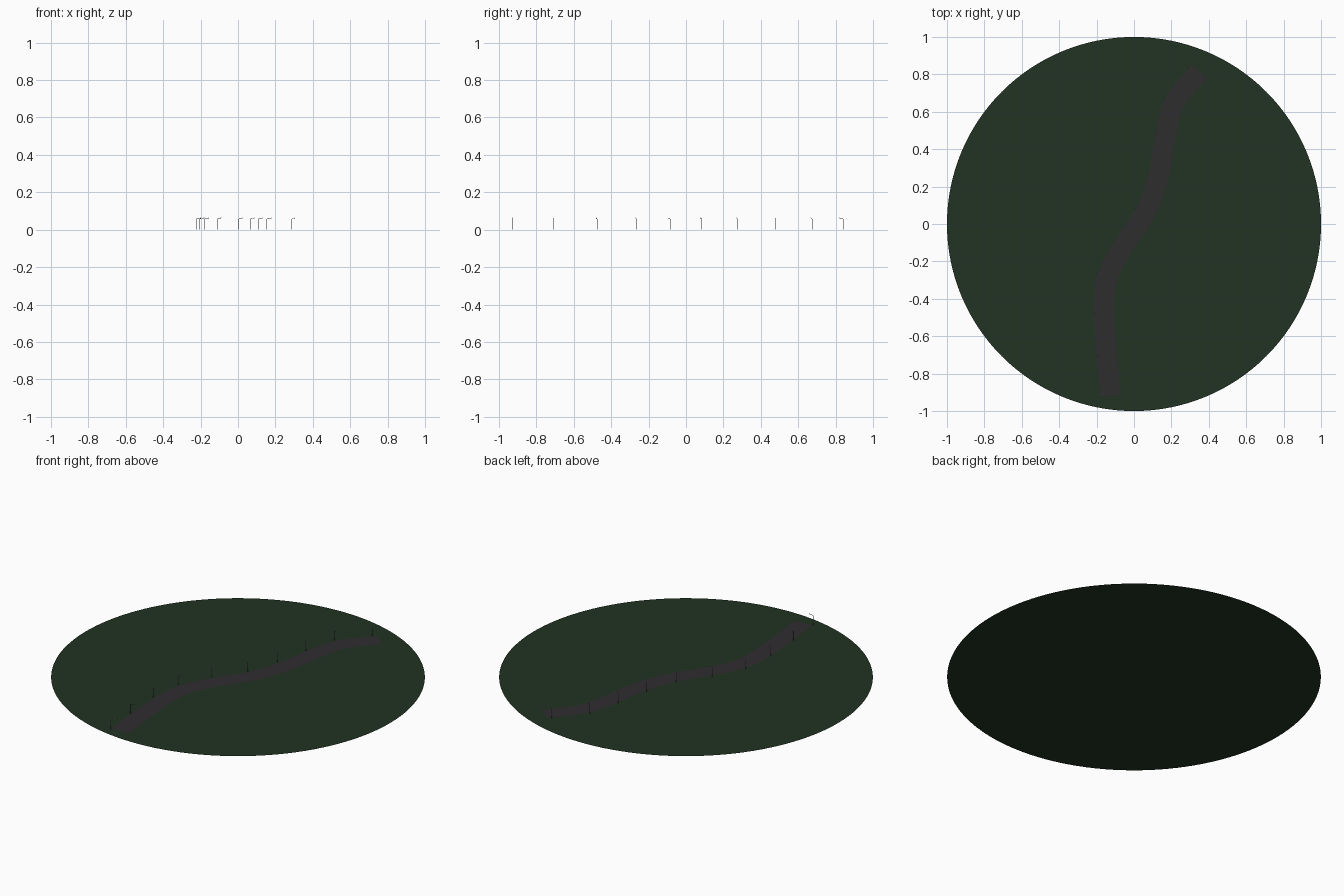
import bpy, bmesh, math
from mathutils import Vector

if "Cube" in bpy.data.objects:
    bpy.data.objects.remove(bpy.data.objects["Cube"])


def material(name, rgb):
    m = bpy.data.materials.new(name)
    m.diffuse_color = (*rgb, 1)
    m.use_nodes = True
    m.node_tree.nodes["Principled BSDF"].inputs["Base Color"].default_value = m.diffuse_color
    return m


GREEN = material("grass green", (0.0155, 0.033, 0.0165))
ASPHALT = material("asphalt grey", (0.028, 0.026, 0.028))
STEEL = material("steel grey", (0.15, 0.15, 0.16))
GLOW = material("lamp cream", (0.8, 0.72, 0.6))


def add_object(name, bm, *mats):
    me = bpy.data.meshes.new(name)
    bm.to_mesh(me)
    bm.free()
    for m in mats:
        me.materials.append(m)
    ob = bpy.data.objects.new(name, me)
    bpy.context.collection.objects.link(ob)
    return ob


# Round flat ground
bm = bmesh.new()
bmesh.ops.create_circle(bm, cap_ends=True, radius=1, segments=128)
add_object("ground", bm, GREEN)

# Road centre line, smoothed through a few points
PATH = [Vector(p) for p in ((-0.125, -0.92), (-0.146, -0.70), (-0.162, -0.45),
        (-0.14, -0.28), (-0.055, -0.115), (0.06, 0.06), (0.132, 0.26),
        (0.166, 0.47), (0.22, 0.655), (0.352, 0.818))]


def smooth_path(pts, steps=6):
    ext = [2 * pts[0] - pts[1], *pts, 2 * pts[-1] - pts[-2]]
    out = []
    for a, b, c, d in zip(ext, ext[1:], ext[2:], ext[3:]):
        for k in range(steps):
            t = k / steps
            out.append(0.5 * (2 * b + (c - a) * t + (2 * a - 5 * b + 4 * c - d) * t**2
                              + (3 * b - a - 3 * c + d) * t**3))
    return out + [pts[-1]]


line = smooth_path(PATH)
bm = bmesh.new()
rows = []
for i, p in enumerate(line):
    t = (line[min(i + 1, len(line) - 1)] - line[max(i - 1, 0)]).normalized()
    side = Vector((-t.y, t.x)) * 0.055
    rows.append([bm.verts.new((*(p + s * side), 0.002)) for s in (1, -1)])
for (a, b), (c, d) in zip(rows, rows[1:]):
    bm.faces.new((a, b, d, c))
bm.normal_update()
add_object("road", bm, ASPHALT)


# Street lamps on the left edge, arms reaching over the road
def rod(bm, a, b, r, mat=0):
    a, b = Vector(a), Vector(b)
    d = b - a
    mtx = d.to_track_quat('Z', 'Y').to_matrix().to_4x4()
    mtx.translation = (a + b) / 2
    g = bmesh.ops.create_cone(bm, cap_ends=True, segments=6, radius1=r, radius2=r,
                              depth=d.length, matrix=mtx)
    for f in {f for v in g["verts"] for f in v.link_faces}:
        f.material_index = mat


LAMPS = ((-0.18, -0.93), (-0.205, -0.71), (-0.222, -0.475), (-0.205, -0.265), (-0.112, -0.085),
         (0.003, 0.085), (0.065, 0.275), (0.107, 0.48), (0.155, 0.675), (0.288, 0.84))
for n, spot in enumerate(LAMPS):
    base = Vector(spot)
    near = min(line, key=lambda p: (p - base).length)
    d = (near - base).normalized().to_3d()
    foot = base.to_3d()
    top = foot + Vector((0, 0, 0.057))
    tip = top + d * 0.024 + Vector((0, 0, 0.006))
    bm = bmesh.new()
    rod(bm, foot, top, 0.0016)
    rod(bm, top, tip, 0.0012)
    rod(bm, tip - d * 0.006 - Vector((0, 0, 0.0015)), tip + d * 0.001, 0.0016, 1)
    add_object(f"street_lamp_{n + 1}", bm, STEEL, GLOW)
